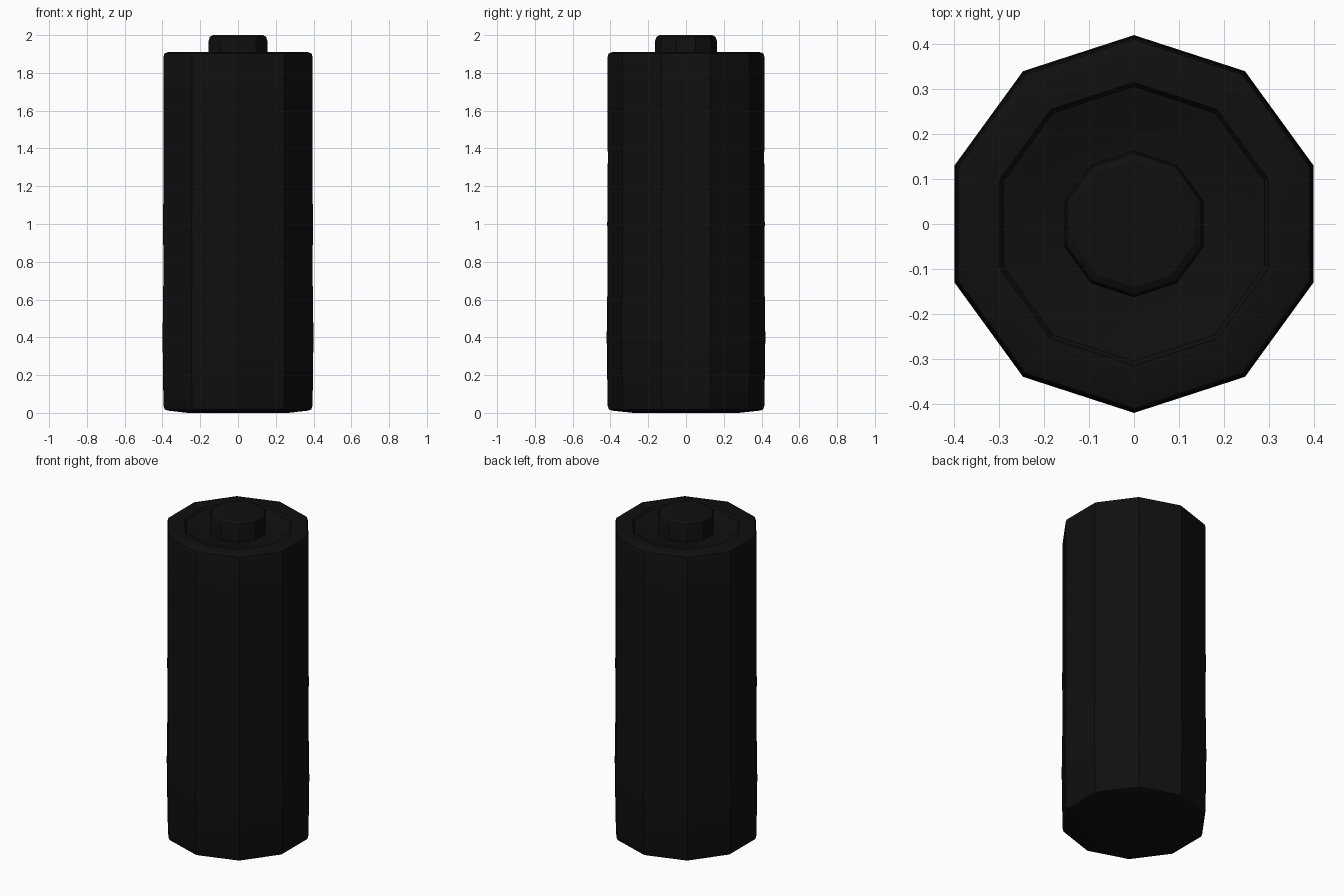
import bpy, bmesh, math

if "Cube" in bpy.data.objects:
    bpy.data.objects.remove(bpy.data.objects["Cube"])

SIDES = 10

black = bpy.data.materials.new("black")
black.diffuse_color = (0.005, 0.005, 0.005, 1)
black.use_nodes = True
black.node_tree.nodes["Principled BSDF"].inputs["Base Color"].default_value = black.diffuse_color


def lathe(name, profile):
    """Ten-sided solid from (radius, z) points, listed bottom to top, capped at both ends."""
    bm = bmesh.new()
    rings = []
    for r, z in profile:
        ring = []
        for i in range(SIDES):
            a = math.pi / 2 + i * 2 * math.pi / SIDES
            ring.append(bm.verts.new((r * math.cos(a), r * math.sin(a), z)))
        rings.append(ring)
    for low, high in zip(rings, rings[1:]):
        for i in range(SIDES):
            j = (i + 1) % SIDES
            bm.faces.new((low[i], low[j], high[j], high[i]))
    bm.faces.new(rings[0][::-1])
    bm.faces.new(rings[-1])
    bmesh.ops.recalc_face_normals(bm, faces=bm.faces)
    mesh = bpy.data.meshes.new(name)
    bm.to_mesh(mesh)
    bm.free()
    mesh.materials.append(black)
    obj = bpy.data.objects.new(name, mesh)
    bpy.context.collection.objects.link(obj)
    bpy.ops.object.select_all(action='DESELECT')
    obj.select_set(True)
    bpy.context.view_layer.objects.active = obj
    bpy.ops.object.shade_smooth_by_angle(angle=math.radians(30))
    return obj


# Casing: softened rims, faintly swollen wall, shallow ring recess in the top
lathe("casing", [
    (0.28, 0.0), (0.39, 0.012), (0.408, 0.018), (0.415, 0.04),
    (0.42, 0.40), (0.415, 0.75), (0.417, 1.00), (0.414, 1.35),
    (0.416, 1.60), (0.416, 1.88), (0.410, 1.902), (0.39, 1.91),
    (0.315, 1.91), (0.305, 1.895), (0.28, 1.89), (0.26, 1.88),
])

# Raised contact on top
lathe("top_terminal", [
    (0.163, 1.86), (0.163, 1.97), (0.157, 1.99), (0.14, 2.0),
])
